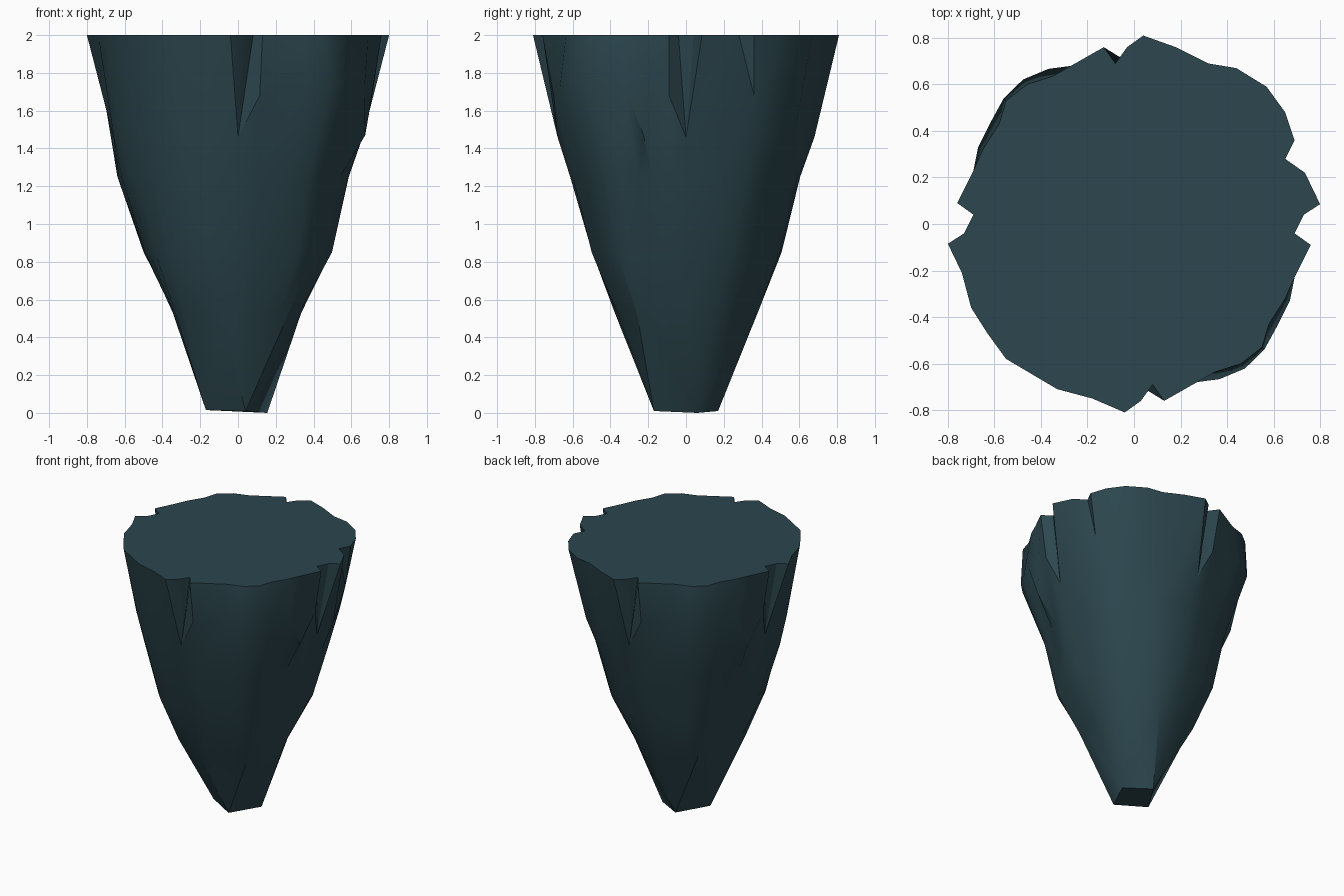
import bpy, bmesh, math
from mathutils import Vector

if "Cube" in bpy.data.objects:
    bpy.data.objects.remove(bpy.data.objects["Cube"])

# colour
slate = bpy.data.materials.new("dark slate teal")
slate.diffuse_color = (0.025, 0.062, 0.077, 1)
slate.use_nodes = True
slate.node_tree.nodes["Principled BSDF"].inputs["Base Color"].default_value = slate.diffuse_color

# notch feet: where the grooves in the upper rim run out on the side wall
A, B = (0.66, 0.0, 1.46), (0.71, -0.09, 1.68)        # east (and west, half turned)
C, D = (0.0, 0.68, 1.46), (-0.115, 0.70, 1.68)       # north (and south, half turned)
E = (0.645, 0.36, 1.68)                              # small extra groove

def turned(cols):
    return [(-x, -y, (-f[0], -f[1], f[2]) if f else None) for x, y, f in cols]

east = [(0.76, -0.09, B), (0.69, -0.04, A), (0.73, 0.04, A), (0.80, 0.085, A)]
north = [(0.04, 0.81, C), (-0.03, 0.76, C), (-0.08, 0.69, C), (-0.13, 0.76, D)]
northwest = [(-0.35, 0.635, None), (-0.46, 0.60, None), (-0.55, 0.53, None),
             (-0.58, 0.43, None), (-0.65, 0.32, None), (-0.69, 0.23, None)]
northeast = [(0.735, 0.22, None), (0.65, 0.28, E), (0.69, 0.36, E), (0.65, 0.48, None),
             (0.57, 0.59, None), (0.44, 0.67, None), (0.32, 0.69, None), (0.18, 0.76, None)]
southwest = [(-0.74, -0.21, None), (-0.70, -0.36, None), (-0.63, -0.47, None),
             (-0.55, -0.58, None), (-0.33, -0.71, None), (-0.18, -0.75, None)]
# full rim, counter-clockwise
cols = east + northeast + north + northwest + turned(east) + southwest + turned(north) + turned(northwest)

# cross-sections of the tapering body
ring_low = [(0.27, -0.26), (0.35, 0.06), (0.27, 0.24), (0.10, 0.38), (-0.10, 0.37),
            (-0.29, 0.28), (-0.35, -0.04), (-0.33, -0.28), (-0.12, -0.38), (0.08, -0.36)]
ring_mid = [(0.37, -0.40), (0.50, -0.10), (0.48, 0.20), (0.40, 0.335), (0.20, 0.49), (-0.05, 0.51),
            (-0.38, 0.40), (-0.50, 0.08), (-0.49, -0.20), (-0.42, -0.37), (-0.20, -0.49), (0.10, -0.50)]
ring_upper = [(0.43, -0.46), (0.59, -0.06), (0.57, 0.28), (0.47, 0.41), (0.22, 0.58), (-0.05, 0.61),
              (-0.43, 0.46), (-0.64, 0.10), (-0.61, -0.25), (-0.48, -0.44), (-0.25, -0.58), (0.05, -0.62)]
half = [(0.36, -0.67), (0.48, -0.62), (0.56, -0.54), (0.67, -0.34), (0.68, 0.0), (0.65, 0.27),
        (0.52, 0.48), (0.30, 0.62), (0.0, 0.69)]
ring_high = half + [(-x, -y) for x, y in half]

def on_ring(ring, ang):
    """Point where a ray from the axis meets the ring polygon."""
    d = Vector((math.cos(ang), math.sin(ang)))
    for p, q in zip(ring, ring[1:] + ring[:1]):
        p, e = Vector(p), Vector(q) - Vector(p)
        den = d.x * e.y - d.y * e.x
        if abs(den) < 1e-9:
            continue
        r = (p.x * e.y - p.y * e.x) / den
        t = (p.x * d.y - p.y * d.x) / den
        if r > 0 and -1e-6 <= t <= 1 + 1e-6:
            return d * r

def foot(ang):
    """Four-cornered tip: each column runs to one corner."""
    a = math.degrees(ang) % 360
    if 75 <= a < 139:
        return (-0.03, 0.17, 0.01)
    if 139 <= a < 250:
        return (-0.17, -0.05, 0.015)
    if 250 <= a < 319:
        return (0.04, -0.17, 0.01)
    return (0.155, 0.06, 0.0)

# rock spike: loft the columns from tip to rim
bm = bmesh.new()
rows = [[] for _ in range(6)]
for x, y, f in cols:
    ang = math.atan2(f[1], f[0]) if f else math.atan2(y, x)
    rows[0].append(bm.verts.new(foot(ang)))
    for i, (ring, z) in enumerate(((ring_low, 0.53), (ring_mid, 0.85), (ring_upper, 1.25))):
        rows[i + 1].append(bm.verts.new((*on_ring(ring, ang), z)))
    # the bulges on two opposite sides sit higher than the rest of the ring
    bulge = 110 < math.degrees(ang) % 180 < 157
    rows[4].append(bm.verts.new(f if f else (*on_ring(ring_high, ang), 1.73 if bulge else 1.47)))
    rows[5].append(bm.verts.new((x, y, 2.0)))
n = len(cols)
for lo, hi in zip(rows, rows[1:]):
    for i in range(n):
        j = (i + 1) % n
        bm.faces.new((lo[i], lo[j], hi[j], hi[i]))
bm.faces.new(rows[5])
bm.faces.new(rows[0][::-1])
bmesh.ops.remove_doubles(bm, verts=bm.verts[:], dist=0.0005)
bmesh.ops.recalc_face_normals(bm, faces=bm.faces[:])

me = bpy.data.meshes.new("rock_spike")
bm.to_mesh(me)
bm.free()
me.materials.append(slate)
ob = bpy.data.objects.new("rock_spike", me)
bpy.context.collection.objects.link(ob)
bpy.context.view_layer.objects.active = ob
ob.select_set(True)
bpy.ops.object.shade_smooth_by_angle(angle=math.radians(30))
